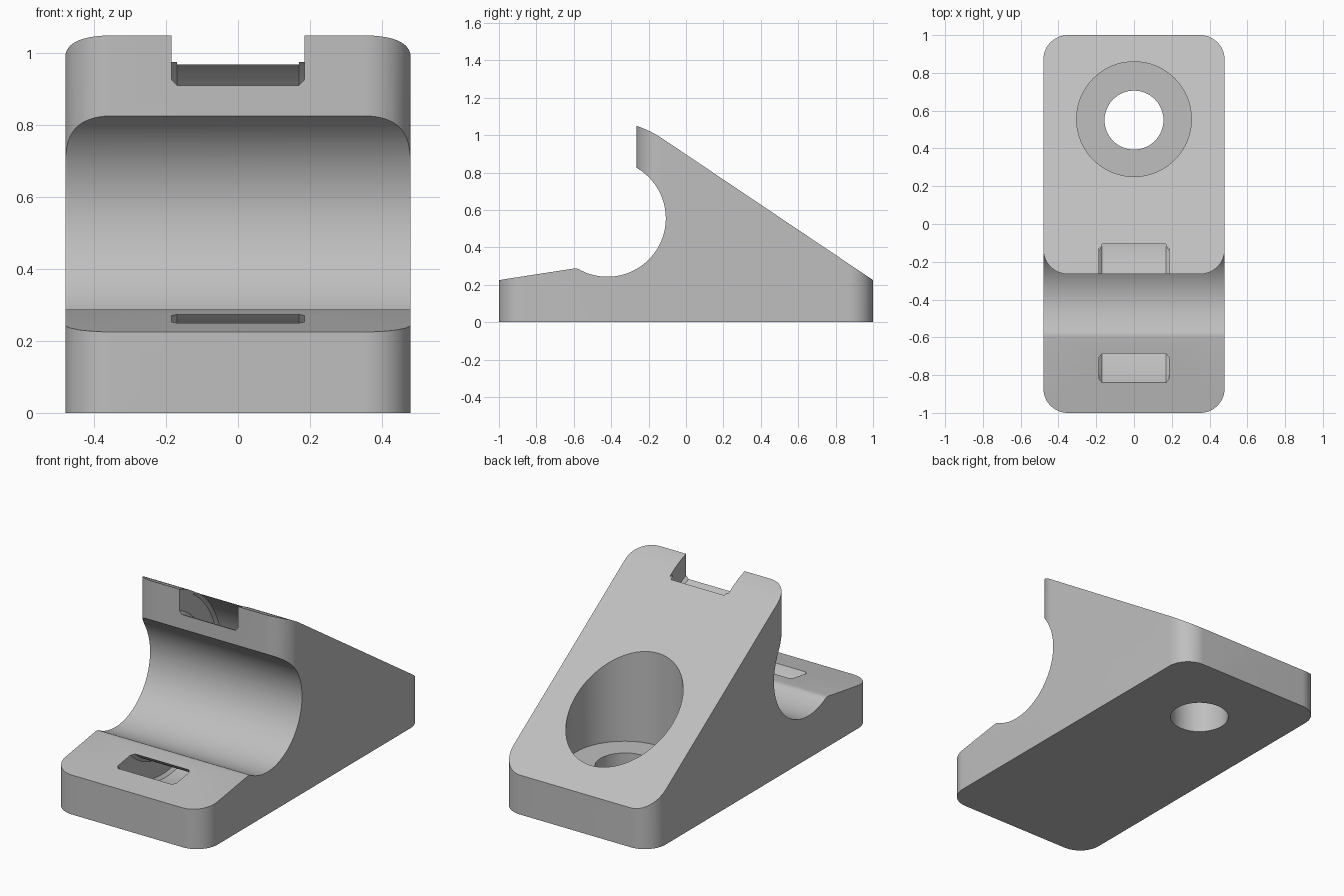
import bpy, bmesh, math

default = bpy.data.objects.get("Cube")
if default:
    bpy.data.objects.remove(default, do_unlink=True)

HALF = 0.48            # half width of the mount
CY, CZ = -0.42, 0.555  # axis of the cable saddle
SADDLE_R, CROWN_R = 0.312, 0.518
LIP_Y = -0.265         # front of the overhang
CORNER = 0.13

grey = bpy.data.materials.new("light grey plastic")
grey.use_nodes = True
colour = (0.52, 0.52, 0.52, 1)
grey.diffuse_color = colour
grey.node_tree.nodes["Principled BSDF"].inputs["Base Color"].default_value = colour


def arc(cx, cy, r, a0, a1, n):
    angles = [math.radians(a0 + (a1 - a0) * i / n) for i in range(n + 1)]
    return [(cx + r * math.cos(a), cy + r * math.sin(a)) for a in angles]


def prism(name, points, place, lo, hi):
    """Extrude a closed outline; place(u, v, w) maps it into space."""
    bm = bmesh.new()
    a = [bm.verts.new(place(u, v, lo)) for u, v in points]
    b = [bm.verts.new(place(u, v, hi)) for u, v in points]
    bm.faces.new(a)
    bm.faces.new(b)
    for i in range(len(a)):
        j = (i + 1) % len(a)
        bm.faces.new((a[i], a[j], b[j], b[i]))
    return finish(name, bm)


def finish(name, bm):
    bmesh.ops.recalc_face_normals(bm, faces=bm.faces)
    mesh = bpy.data.meshes.new(name)
    bm.to_mesh(mesh)
    bm.free()
    mesh.materials.append(grey)
    obj = bpy.data.objects.new(name, mesh)
    bpy.context.collection.objects.link(obj)
    return obj


def combine(target, tool, operation):
    mod = target.modifiers.new(tool.name, "BOOLEAN")
    mod.operation, mod.object, mod.solver = operation, tool, "EXACT"
    bpy.context.view_layer.objects.active = target
    bpy.ops.object.modifier_apply(modifier=mod.name)
    bpy.data.objects.remove(tool, do_unlink=True)


def upright(u, v, w):
    return (u, v, w)


def sideways(u, v, w):
    return (w, u, v)


def rounded_rect(y0, y1):
    x, pts = HALF - CORNER, []
    for cx, cy, a in ((x, y1 - CORNER, 0), (-x, y1 - CORNER, 90),
                      (-x, y0 + CORNER, 180), (x, y0 + CORNER, 270)):
        pts += arc(cx, cy, CORNER, a, a + 90, 14)
    return pts


def cylinder(name, y, r, z0, z1):
    return prism(name, arc(0, y, r, 0, 354.375, 63), upright, z0, z1)


# Side profile: foot, saddle, overhang crown and straight back slope
saddle_end = math.degrees(math.acos((LIP_Y - CY) / SADDLE_R))
crown_start = math.degrees(math.acos((LIP_Y - CY) / CROWN_R))
dy, dz = 1 - CY, 0.225 - CZ
tangent = math.degrees(math.atan2(dz, dy) + math.acos(CROWN_R / math.hypot(dy, dz)))
profile = [(-1, 0), (-1, 0.225), (-0.6, 0.287), (-0.585, 0.287)]
profile += arc(CY, CZ, SADDLE_R, -120, saddle_end, 60)
profile += arc(CY, CZ, CROWN_R, crown_start, tangent, 8)
profile += [(1, 0.225), (1, 0)]
mount = prism("cable_mount", profile, sideways, -HALF - 0.05, HALF + 0.05)

# Round the vertical corners of the foot and of the overhang
mould = prism("corner_mould", rounded_rect(-1, 1), upright, -0.1, 0.555)
upper = prism("overhang_mould", rounded_rect(LIP_Y, 1), upright, 0.5, 1.3)
combine(mould, upper, "UNION")
combine(mount, mould, "INTERSECT")

# Screw hole with a deep counterbore
combine(mount, cylinder("counterbore", 0.555, 0.304, 0.2, 1.5), "DIFFERENCE")
combine(mount, cylinder("screw_hole", 0.55, 0.156, -0.2, 0.5), "DIFFERENCE")

# Curved strap channel: chamfered section revolved round the saddle axis
W, C, R0, R1, N = 0.185, 0.016, 0.387, 0.519, 180
section = [(-W + C, R0), (W - C, R0), (W, R0 + C), (W, R1 - C),
           (W - C, R1), (-W + C, R1), (-W, R1 - C), (-W, R0 + C)]
bm = bmesh.new()
rings = []
for i in range(N):
    a = math.tau * i / N
    rings.append([bm.verts.new((x, CY + r * math.cos(a), CZ + r * math.sin(a)))
                  for x, r in section])
for i in range(N):
    p, q = rings[i], rings[(i + 1) % N]
    for k in range(len(section)):
        m = (k + 1) % len(section)
        bm.faces.new((p[k], p[m], q[m], q[k]))
combine(mount, finish("strap_channel", bm), "DIFFERENCE")

# Open notch where the strap leaves the crown
notch = [(-0.4, 0.975), (-0.115, 0.975), (-0.115, 1.2), (-0.4, 1.2)]
combine(mount, prism("strap_notch", notch, sideways, -W, W), "DIFFERENCE")

bpy.ops.object.select_all(action="DESELECT")
mount.select_set(True)
bpy.context.view_layer.objects.active = mount
bpy.ops.object.shade_smooth_by_angle(angle=math.radians(25))
